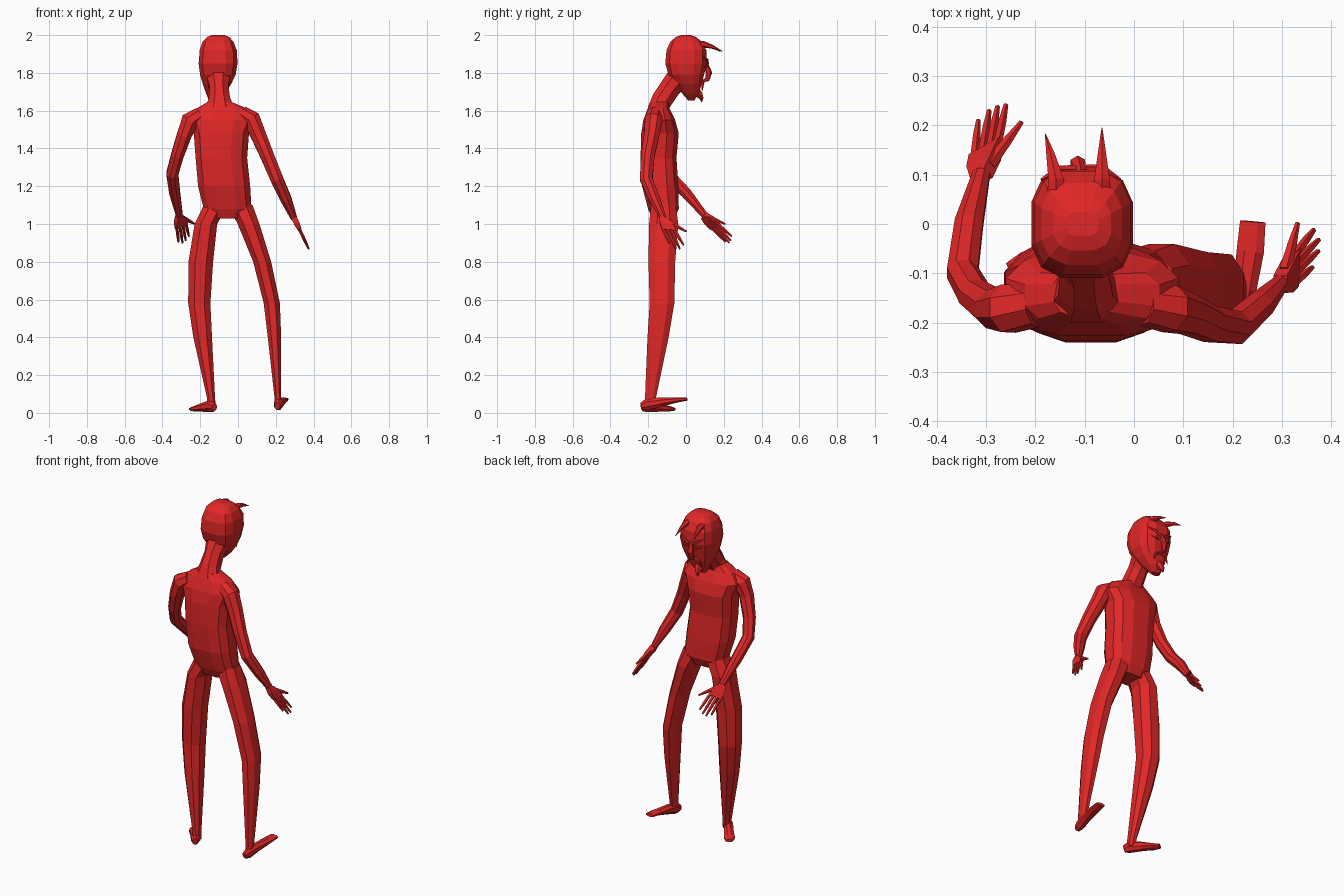
import bpy, bmesh, math
from mathutils import Vector as V

red = bpy.data.materials.new("devil red")
red.diffuse_color = (0.75, 0.02, 0.02, 1)


def finish(bm, name):
    bmesh.ops.recalc_face_normals(bm, faces=bm.faces[:])
    me = bpy.data.meshes.new(name)
    bm.to_mesh(me)
    bm.free()
    me.materials.append(red)
    ob = bpy.data.objects.new(name, me)
    bpy.context.collection.objects.link(ob)
    return ob


def loft(name, rings):
    """Skin a list of point rings and cap both ends."""
    bm = bmesh.new()
    rows = [[bm.verts.new(p) for p in r] for r in rings]
    n = len(rows[0])
    for a, b in zip(rows, rows[1:]):
        for i in range(n):
            j = (i + 1) % n
            bm.faces.new((a[i], a[j], b[j], b[i]))
    bm.faces.new(rows[0])
    bm.faces.new(rows[-1])
    return finish(bm, name)


def sup(t, e):
    """Superellipse unit point; e < 1 gives a squarer section."""
    c, s = math.cos(t), math.sin(t)
    return (math.copysign(abs(c) ** e, c), math.copysign(abs(s) ** e, s))


def slices(name, rows, n=10, e=0.75):
    """Horizontal sections: z, x low, x high, y low, y high."""
    rings = []
    for z, x0, x1, y0, y1 in rows:
        pts = [sup(2 * math.pi * (i + .5) / n, e) for i in range(n)]
        rings.append([V(((x0 + x1) / 2 + (x1 - x0) / 2 * u,
                         (y0 + y1) / 2 + (y1 - y0) / 2 * v, z)) for u, v in pts])
    return loft(name, rings)


def tube(name, rows, n=8, ref=(0, 0, 1)):
    """Sections square to a path: x, y, z, half width, half height."""
    P = [V(r[:3]) for r in rows]
    rings = []
    for i, r in enumerate(rows):
        t = (P[min(i + 1, len(P) - 1)] - P[max(i - 1, 0)]).normalized()
        side = t.cross(V(ref)).normalized()
        up = side.cross(t)
        ring = []
        for k in range(n):
            a = 2 * math.pi * (k + .5) / n
            ring.append(P[i] + side * r[3] * math.cos(a) + up * r[-1] * math.sin(a))
        rings.append(ring)
    return loft(name, rings)


# Torso
slices("torso", [
    (1.03, -.15, .035, -.18, -.06),
    (1.08, -.185, .075, -.203, -.036),
    (1.20, -.215, .068, -.235, -.038),
    (1.35, -.228, .052, -.243, -.048),
    (1.48, -.238, .062, -.240, -.036),
    (1.55, -.265, .095, -.228, -.055),
    (1.61, -.225, .055, -.205, -.085),
    (1.645, -.165, -.03, -.19, -.09)], n=12)

# Neck, leaning forward into the head
tube("neck", [
    (-.097, -.155, 1.60, .085, .055), (-.098, -.125, 1.66, .060, .060),
    (-.10, -.085, 1.72, .054, .060), (-.105, -.02, 1.80, .075, .070)],
    ref=(0, 1, 0))

# Head, bowed, with the chin swung a little to the left
slices("head", [
    (1.655, -.155, -.105, .010, .045),
    (1.69, -.170, -.070, -.02, .068),
    (1.74, -.188, -.035, -.06, .085),
    (1.79, -.203, -.010, -.095, .098),
    (1.85, -.211, .0, -.112, .113),
    (1.92, -.205, -.004, -.106, .110),
    (1.965, -.190, -.022, -.085, .085),
    (1.99, -.165, -.045, -.055, .055),
    (2.00, -.140, -.070, -.025, .025)], n=12, e=.7)

# Horns
for side, bx, tx, ty in (("left", -.158, -.18, .183), ("right", -.065, -.065, .195)):
    tube(side + "_horn", [(bx, .05, 1.945, .022), (bx, .09, 1.952, .018),
                          ((bx + tx) / 2, .14, 1.938, .010), (tx, ty, 1.913, .001)], n=6)

# Face: nose, brows, eyes, moustache and pointed beard
tube("nose", [(-.108, .10, 1.86, .012), (-.114, .122, 1.80, .017),
              (-.117, .112, 1.765, .013), (-.118, .085, 1.755, .006)], n=6, ref=(0, 1, 0))
for side, s in (("left", -1), ("right", 1)):
    cx = -.108
    tube(side + "_brow", [(cx + s * .012, .113, 1.848, .008), (cx + s * .045, .112, 1.868, .008),
                          (cx + s * .08, .090, 1.885, .003)], n=5)
    tube(side + "_eye", [(cx + s * .018, .103, 1.827, .003), (cx + s * .04, .105, 1.832, .011),
                         (cx + s * .066, .092, 1.842, .003)], n=6)
    tube(side + "_moustache", [(cx - .008 + s * .005, .090, 1.752, .009),
                               (cx - .008 + s * .035, .088, 1.742, .008),
                               (cx - .010 + s * .048, .086, 1.705, .002)], n=5)
tube("beard", [(-.127, .050, 1.705, .028), (-.131, .070, 1.685, .022),
               (-.135, .082, 1.665, .012), (-.138, .083, 1.645, .002)], n=6, ref=(1, 0, 0))

# Legs
def leg(name, mids):
    spec = ((1.10, -.12, .07), (1.0, -.118, .083), (.8, -.128, .076),
            (.58, -.127, .070), (.40, -.148, .060), (.08, -.188, .031), (.03, -.195, .03))
    slices(name, [(z, c - r, c + r, y - d, y + d)
                  for (z, y, d), (c, r) in zip(spec, mids)], n=8, e=.9)

leg("left_leg", ((-.118, .068), (-.170, .064), (-.197, .070), (-.205, .063),
                 (-.187, .053), (-.143, .023), (-.14, .024)))
leg("right_leg", ((.012, .07), (.056, .062), (.128, .051), (.179, .046),
                  (.193, .038), (.211, .019), (.212, .02)))

# Feet
tube("left_foot", [(-.125, -.232, .03, .016, .022), (-.14, -.205, .036, .028, .034),
                   (-.18, -.150, .030, .028, .026), (-.22, -.100, .022, .032, .016),
                   (-.243, -.068, .020, .022, .010)])
tube("right_foot", [(.208, -.235, .035, .016, .02), (.213, -.205, .045, .024, .034),
                    (.225, -.130, .058, .026, .026), (.236, -.055, .068, .030, .016),
                    (.241, .005, .073, .028, .009)])

# Arms
tube("left_arm", [(-.20, -.165, 1.575, .045), (-.255, -.172, 1.545, .052),
                  (-.285, -.172, 1.47, .042), (-.322, -.145, 1.36, .036),
                  (-.348, -.098, 1.265, .034), (-.335, .0, 1.165, .031),
                  (-.310, .10, 1.045, .019)], ref=(1, 0, 0))
tube("right_arm", [(.02, -.165, 1.585, .042), (.072, -.172, 1.555, .050),
                   (.108, -.182, 1.47, .044), (.155, -.203, 1.36, .039),
                   (.207, -.210, 1.235, .036), (.255, -.165, 1.13, .031),
                   (.297, -.12, 1.03, .018)], ref=(1, 0, 0))


# Hands: hull palm, four fingers and a thumb
def hand(side, wrist, tips, thumb):
    w = V(wrist)
    tips = [V(t) for t in tips]
    across = (tips[-1] - tips[0]).normalized()
    along = (sum(tips, V()) / 4 - w).normalized()
    normal = across.cross(along).normalized()
    knuckle = w + along * .082
    bases = [knuckle + across * k for k in (-.030, -.010, .010, .030)]
    pts = []
    for h in (-1, 1):
        pts += [w + across * k + normal * h * .015 for k in (-.018, .018)]
        pts += [w + along * .04 + across * k + normal * h * .015 for k in (-.033, .033)]
        pts += [b + across * k + normal * h * .009
                for b, k in ((bases[0], -.008), (bases[3], .008))]
    bm = bmesh.new()
    for p in pts:
        bm.verts.new(p)
    bmesh.ops.convex_hull(bm, input=bm.verts[:])
    finish(bm, side + "_palm")
    for i, (b, t) in enumerate(zip(bases, tips)):
        m = b.lerp(t, .55)
        tube(f"{side}_finger_{i + 1}", [(*(b - along * .01), .009), (*m, .0085), (*t, .005)],
             n=5, ref=normal)
    b, t = w + along * .025 + across * .018, V(thumb)
    tube(side + "_thumb", [(*b, .013), (*b.lerp(t, .55), .010), (*t, .005)], n=5, ref=normal)


hand("left", (-.310, .095, 1.045),
     ((-.316, .210, .905), (-.294, .230, .900), (-.277, .238, .912), (-.260, .242, .935)),
     (-.228, .207, 1.0))
hand("right", (.296, -.122, 1.035),
     ((.362, -.088, .895), (.374, -.055, .868), (.375, -.032, .868), (.365, -.012, .888)),
     (.332, .002, .96))
